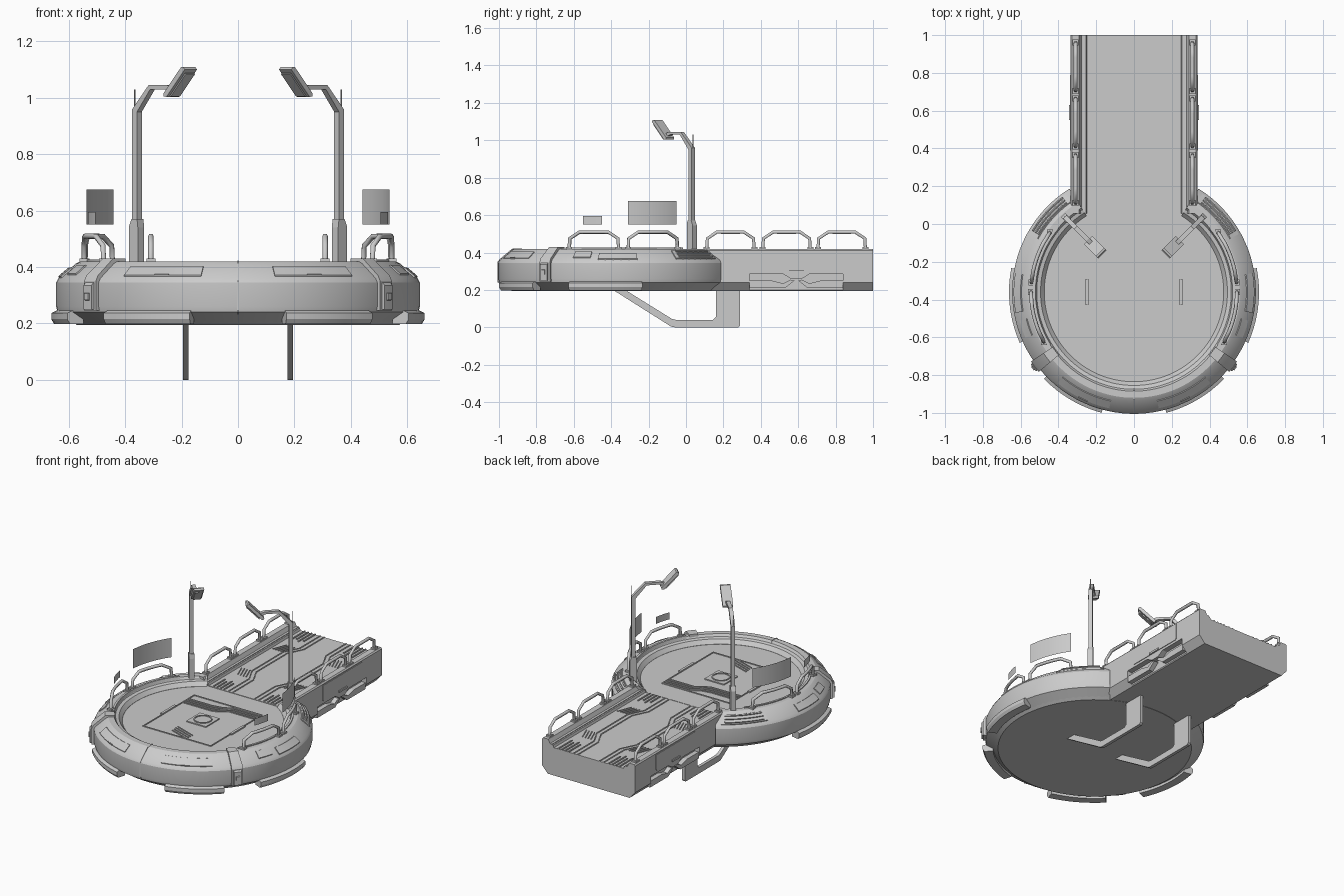
import bpy, bmesh, math
from mathutils import Vector as V

if "Cube" in bpy.data.objects:
    bpy.data.objects.remove(bpy.data.objects["Cube"])

CY = -0.36          # centre of the round deck
FLOOR = 0.375       # walking level


def add(name, verts, faces, mirror=False, smooth=True):
    me = bpy.data.meshes.new(name)
    me.from_pydata([tuple(v) for v in verts], [], faces)
    bm = bmesh.new()
    bm.from_mesh(me)
    bmesh.ops.remove_doubles(bm, verts=bm.verts, dist=1e-5)
    bmesh.ops.recalc_face_normals(bm, faces=bm.faces)
    bm.to_mesh(me)
    bm.free()
    if smooth:
        for p in me.polygons:
            p.use_smooth = True
        me.set_sharp_from_angle(angle=math.radians(25))
    ob = bpy.data.objects.new(name, me)
    bpy.context.collection.objects.link(ob)
    if mirror:
        ob.modifiers.new("mirror", 'MIRROR')
    return ob


def prism(name, pts, depth, mirror=False):
    """Closed outline pushed along a depth vector."""
    n, d = len(pts), V(depth)
    verts = [V(p) for p in pts] + [V(p) + d for p in pts]
    faces = [list(range(n)), list(range(n, 2 * n))]
    faces += [[i, (i + 1) % n, n + (i + 1) % n, n + i] for i in range(n)]
    return add(name, verts, faces, mirror, False)


def box(name, x0, x1, y0, y1, z0, z1, mirror=False):
    return prism(name, [(x0, y0, z0), (x1, y0, z0), (x1, y1, z0), (x0, y1, z0)],
                 (0, 0, z1 - z0), mirror)


def arc(name, prof, a0, a1, mirror=False, cy=CY):
    """Closed (radius, z) profile swept between two angles in degrees."""
    full = a1 - a0 >= 360
    n = max(3, round((a1 - a0) / 3.75))
    k = len(prof)
    verts, faces = [], []
    for i in range(n + 1):
        a = math.radians(a0 + (a1 - a0) * i / n)
        verts += [(r * math.cos(a), cy + r * math.sin(a), z) for r, z in prof]
    for i in range(n):
        for j in range(k):
            jj = (j + 1) % k
            if prof[j][0] == 0 and prof[jj][0] == 0:
                continue
            faces.append([i * k + j, i * k + jj, (i + 1) * k + jj, (i + 1) * k + j])
    if not full:
        faces += [list(range(k)), list(range(n * k, n * k + k))]
    return add(name, verts, faces, mirror)


def strip(name, path, shift, z=FLOOR, h=0.004, mirror=False):
    """Thin raised line on a floor; shift is its width vector."""
    a = [(x, y, z - 0.002) for x, y in path]
    b = [(x + shift[0], y + shift[1], z - 0.002) for x, y in reversed(path)]
    return prism(name, a + b, (0, 0, h + 0.002), mirror)


def tube(name, pts, r):
    cu = bpy.data.curves.new(name, 'CURVE')
    cu.dimensions = '3D'
    cu.bevel_depth, cu.bevel_resolution, cu.use_fill_caps = r, 1, True
    sp = cu.splines.new('POLY')
    sp.points.add(len(pts) - 1)
    for p, q in zip(sp.points, pts):
        p.co = (*q, 1)
    tmp = bpy.data.objects.new(name + "_curve", cu)
    bpy.context.collection.objects.link(tmp)
    bpy.context.view_layer.update()
    me = bpy.data.meshes.new_from_object(tmp)
    bpy.data.objects.remove(tmp)
    me.name = name
    ob = bpy.data.objects.new(name, me)
    bpy.context.collection.objects.link(ob)
    ob.modifiers.new("mirror", 'MIRROR')


# Round deck: floor slab and raised rim, open towards the bridge
arc("deck_base", [(0, .194), (.57, .194), (.60, .215), (.60, .33), (.51, .374), (0, .374)], 0, 360)
arc("deck_rim", [(.57, .195), (.64, .24), (.645, .26), (.645, .345), (.637, .36), (.575, .412),
                 (.56, .42), (.525, .42), (.515, .405), (.495, .400), (.475, .375), (.475, .30)],
    -238, 58)
arc("rim_inner_trim", [(.515, .40), (.535, .40), (.535, .426), (.522, .426)], -32, 40, True)
arc("rim_seam", [(.575, .20), (.647, .24), (.647, .35), (.638, .363), (.57, .420), (.52, .423), (.51, .40)],
    -90.25, -89.75)

# Lower fins, sloped panels, straps and rear vents around the rim
FIN = [(.60, .198), (.652, .198), (.662, .215), (.662, .237), (.645, .245), (.60, .245)]
arc("front_fin", FIN, -75, -44, True)
arc("side_fin", FIN, -24, 11, True)


def on_slope(t0, t1, h):
    """Profile of a panel lying on the rim slope, t from outer to inner edge."""
    at = lambda t, o: (.637 - .062 * t + .64 * o, .36 + .052 * t + .77 * o)
    return [at(t0, -.005), at(t0 + .06, h), at(t1 - .06, h), at(t1, -.005)]


arc("front_slope_panel", on_slope(.1, .85, .004), -78, -50, True)
arc("front_panel_slot", on_slope(.1, .25, .008), -67, -62, True)
arc("side_slope_panel", on_slope(.0, .7, .006), -10, 9, True)
arc("side_slope_hatch", on_slope(.2, .9, .005), -23, -14, True)
arc("rear_vent_frame", on_slope(.05, .95, .005), 29, 55, True)
for i in range(3):
    arc("rear_vent_bar", on_slope(.15 + .27 * i, .36 + .27 * i, .012), 31, 53, True)
STRAP = [(.62, .245), (.658, .245), (.658, .35), (.648, .37), (.578, .430), (.52, .430), (.52, .405), (.56, .405), (.62, .36)]
arc("rim_strap", STRAP, -40, -34, True)
arc("strap_clasp", [(.64, .25), (.668, .25), (.668, .335), (.66, .345), (.64, .345)], -39, -35, True)
arc("strap_button", [(.66, .28), (.674, .283), (.674, .307), (.66, .31)], -38, -36, True)

# Deck floor markings
for y in (-.63, -.105):
    box("floor_frame_bar", -.245, .245, y, y + .006, FLOOR - .003, FLOOR + .004)
box("floor_frame_side", .24, .246, -.63, -.10, FLOOR - .003, FLOOR + .004, True)
box("floor_frame_grip", .24, .256, -.43, -.29, FLOOR - .003, FLOOR + .008, True)
box("centre_plate", -.07, .07, CY - .07, CY + .07, FLOOR - .003, FLOOR + .006)
arc("centre_ring", [(.048, .378), (.055, .378), (.055, .386), (.048, .386)], 0, 360)
for i in range(4):
    y = -.225 + .02 * i
    strip("floor_wave", [(-.24, y), (-.03 - .015 * i, y), (.0, y + .012), (.06, y + .05), (.24, y + .05)], (0, .007))
    strip("floor_dash_line", [(-.07, -.52 - .02 * i), (.07, -.57 - .02 * i)], (0, .006))

# Bridge: trough section run to the rear, with a recess in each flank
half = [(.295, .195), (.335, .24), (.335, .412), (.328, .42), (.29, .42), (.278, .395), (.255, .39), (.25, FLOOR)]
sect = half + [(-x, z) for x, z in reversed(half)]
bridge = prism("bridge", [(x, .055, z) for x, z in sect], (0, .945, 0))
for s in (-1, 1):
    cut = prism("recess_cutter", [(s * .30, y, z) for y, z in
                [(.34, .19), (.84, .19), (.84, .285), (.66, .285), (.62, .26), (.56, .26), (.52, .285), (.34, .285)]],
                (s * .1, 0, 0))
    cut.hide_render = True
    cut.hide_set(True)
    mod = bridge.modifiers.new("recess", 'BOOLEAN')
    mod.object, mod.operation, mod.solver = cut, 'DIFFERENCE', 'EXACT'

# Flank fittings: hatch plate, handle and two angled brackets in the recess
prism("flank_hatch", [(.333, y, z) for y, z in
      [(.39, .31), (.40, .30), (.78, .30), (.79, .31), (.79, .405), (.39, .405)]], (.006, 0, 0), True)
box("flank_handle", .335, .345, .55, .63, .30, .312, True)
for s in (-1, 1):
    prism("flank_bracket", [(.295, .59 + s * y, z) for y, z in
          [(.25, .21), (.25, .25), (.13, .25), (.07, .235), (.03, .255), (.01, .25), (.06, .21)]], (.035, 0, 0), True)

# Bridge floor lines and threshold
ZIG = [(0, 1), (0, .79), (.05, .69), (.05, .37), (0, .27), (0, .06)]
for x0 in (.075, .105):
    strip("bridge_zigzag", [(x0 + x, y) for x, y in ZIG], (.007, 0), mirror=True)
for i in range(4):
    for y, k in ((.69, 1), (.37, -1)):
        x = .135 + .02 * i
        strip("bridge_tick", [(x + .05 * .7, y), (x, y + k * .09)] if k > 0 else
              [(x + .035, y), (x, y - .09)], (.006, 0), mirror=True)
    for y0, y1 in ((.06, .16 + .02 * (i % 2)), (.88 - .02 * (i % 2), 1.0)):
        box("bridge_rib", .14 + .025 * i, .148 + .025 * i, y0, y1, FLOOR - .002, FLOOR + .006, True)
box("bridge_threshold", -.25, .25, .052, .058, FLOOR - .01, FLOOR + .002)
box("bridge_kerb_line", .262, .27, .06, 1.0, .385, .396, True)


# Handrails: straight on the bridge, curved along the rim
def rail(name, y0, y1, x_at):
    top = [y0 + .055 + (y1 - y0 - .11) * i / 6 for i in range(7)]
    pts = [(y0, .41), (y0 + .004, .475)] + [(y, .509) for y in top] + [(y1 - .004, .475), (y1, .41)]
    tube(name, [(x_at(y), y, z) for y, z in pts], .010)
    for y in (y0, y1):
        x = x_at(y)
        box(name + "_foot", x - .016, x + .016, y - .016, y + .016, .405, .43, True)


for y in (.11, .41, .705):
    rail("bridge_rail", y, y + .255, lambda y: .309)
for y in (-.625, -.31):
    rail("deck_rail", y, y + .265, lambda y: math.sqrt(.545 ** 2 - (y - CY) ** 2))


# Floating curved display sheets
def sheet(name, y0, y1, z0, z1, r=.54, n=12):
    a0, a1 = (math.asin((y - CY) / r) for y in (y0, y1))
    verts = []
    for i in range(n + 1):
        a = a0 + (a1 - a0) * i / n
        verts += [(r * math.cos(a), CY + r * math.sin(a), z) for z in (z0, z1)]
    add(name, verts, [[2 * i, 2 * i + 2, 2 * i + 3, 2 * i + 1] for i in range(n)], True)


sheet("large_display", -.31, -.05, .55, .675)
sheet("small_display", -.55, -.45, .55, .595)


# Lamp posts, drawn in the upright plane that points at the deck centre
D, W = V((-.7071, -.7071, 0)), V((.7071, -.7071, 0))
FOOT = V((.358, .03, 0))


def lamp_part(name, outline, width):
    prism(name, [FOOT + D * s + V((0, 0, z)) - W * width / 2 for s, z in outline], W * width, True)


lamp_part("lamp_post", [(-.012, .41), (-.012, .96), (.07, 1.045), (.16, 1.045), (.19, 1.035), (.18, 1.02),
                        (.15, 1.03), (.078, 1.03), (.012, .95), (.012, .41)], .024)
lamp_part("lamp_post_base", [(-.024, .40), (-.024, .545), (-.012, .57), (.016, .57), (.02, .54), (.02, .40)], .032)
lamp_part("lamp_head", [(.178, 1.003), (.27, 1.100), (.262, 1.109), (.252, 1.109), (.163, 1.015), (.165, 1.005)], .062)
lamp_part("lamp_lens", [(.188, 1.008), (.264, 1.088), (.268, 1.084), (.192, 1.004)], .046)
lamp_part("lamp_aerial", [(-.014, .93), (-.014, 1.03), (-.010, 1.03), (-.010, .93)], .004)

# Supporting legs below
prism("support_leg", [(.175, y, z) for y, z in
      [(-.39, .2), (-.08, .004), (-.06, 0), (.28, 0), (.29, .01), (.29, .2), (.16, .2),
       (.16, .055), (.145, .04), (-.055, .04), (-.075, .045), (-.325, .2)]], (.02, 0, 0), True)
